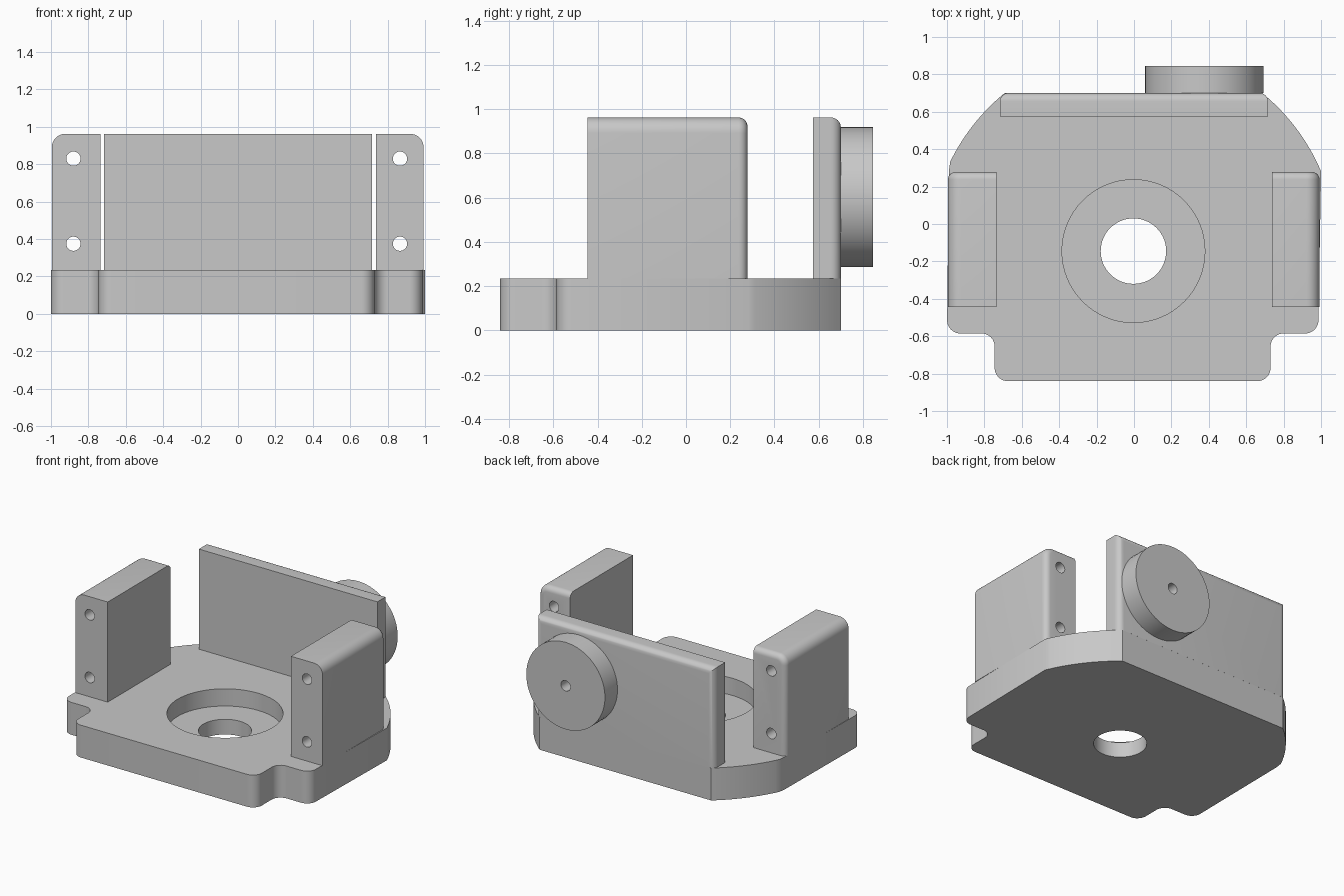
import bpy, bmesh, math
from mathutils import Vector, Matrix

if "Cube" in bpy.data.objects:
    bpy.data.objects.remove(bpy.data.objects["Cube"], do_unlink=True)

grey = bpy.data.materials.new("plain grey")
grey.use_nodes = True
COLOUR = (0.58, 0.58, 0.58, 1)
grey.diffuse_color = COLOUR
grey.node_tree.nodes["Principled BSDF"].inputs["Base Color"].default_value = COLOUR

BASE_TOP, TOP = 0.235, 0.962
HUB = Vector((-0.003, -0.145))   # centre of the bore and of the curved corners
CORNER_R = 1.09


def make(name, bm):
    bmesh.ops.recalc_face_normals(bm, faces=bm.faces)
    mesh = bpy.data.meshes.new(name)
    bm.to_mesh(mesh)
    bm.free()
    mesh.materials.append(grey)
    ob = bpy.data.objects.new(name, mesh)
    bpy.context.collection.objects.link(ob)
    return ob


def prism(name, points, bottom, top):
    """Closed solid standing on an outline."""
    bm = bmesh.new()
    low = [bm.verts.new((p.x, p.y, bottom)) for p in points]
    high = [bm.verts.new((p.x, p.y, top)) for p in points]
    bm.faces.new(low[::-1])
    bm.faces.new(high)
    for i in range(len(points)):
        bm.faces.new((low[i - 1], low[i], high[i], high[i - 1]))
    return make(name, bm)


def cylinder(name, centre, radius, depth, axis="Z"):
    bm = bmesh.new()
    turn = Matrix.Rotation(math.pi / 2, 4, "X") if axis == "Y" else Matrix()
    bmesh.ops.create_cone(bm, cap_ends=True, segments=64, radius1=radius, radius2=radius,
                          depth=depth, matrix=Matrix.Translation(centre) @ turn)
    return make(name, bm)


def activate(ob):
    bpy.ops.object.select_all(action="DESELECT")
    ob.select_set(True)
    bpy.context.view_layer.objects.active = ob


def cut(ob, cutters):
    activate(ob)
    for c in cutters:
        c.hide_render = True
        mod = ob.modifiers.new("cut", "BOOLEAN")
        mod.operation, mod.solver, mod.object = "DIFFERENCE", "EXACT", c
        bpy.ops.object.modifier_apply(modifier=mod.name)
        bpy.data.objects.remove(c, do_unlink=True)


def smooth(ob):
    activate(ob)
    bpy.ops.object.shade_smooth_by_angle(angle=math.radians(30))


def rounded_box(name, lo, hi, radius, pairs):
    """Box whose edges lying on two given planes are rounded."""
    bm = bmesh.new()
    bmesh.ops.create_cube(bm, size=1)
    lo, hi = Vector(lo), Vector(hi)
    for v in bm.verts:
        v.co = [hi[i] if v.co[i] > 0 else lo[i] for i in range(3)]
    edges = [e for e in bm.edges if any(
        all(abs(v.co[a] - p) < 1e-4 for v in e.verts for a, p in pair) for pair in pairs)]
    bmesh.ops.bevel(bm, geom=edges, offset=radius, segments=8, profile=0.5, affect="EDGES")
    return make(name, bm)


def fillet(before, corner, after, radius):
    """Points of an arc that rounds one outline corner."""
    p = Vector(corner)
    a, b = (Vector(before) - p).normalized(), (Vector(after) - p).normalized()
    half = a.angle(b) / 2
    mid = p + (a + b).normalized() * radius / math.sin(half)
    reach = radius / math.tan(half)
    start, end = p + a * reach - mid, p + b * reach - mid
    return [mid + start.lerp(end, i / 8).normalized() * radius for i in range(9)]


def sweep(start, end):
    """Points of an arc around the hub, in degrees."""
    angles = [math.radians(start + (end - start) * i / 16) for i in range(17)]
    return [HUB + CORNER_R * Vector((math.cos(t), math.sin(t))) for t in angles]


# Base plate: notched front corners, circular back corners
steps = [(-0.99, 0.28), (-1.0, -0.585), (-0.745, -0.585), (-0.745, -0.84),
         (0.73, -0.84), (0.73, -0.585), (0.985, -0.585), (1.0, 0.28)]
outline = []
for i in range(1, len(steps) - 1):
    outline += fillet(steps[i - 1], steps[i], steps[i + 1], 0.07)
outline += sweep(23, 50.8) + sweep(129.2, 154) + [Vector(steps[0])]
base = prism("base_plate", outline, 0, BASE_TOP)

# Stepped bore through the base
cut(base, [cylinder("recess_cutter", (HUB.x, HUB.y, 0.26), 0.382, 0.3),
           cylinder("bore_cutter", (HUB.x, HUB.y, 0.1), 0.175, 0.5)])
smooth(base)

# Side posts with two through holes each
FRONT, BACK = -0.445, 0.278
for name, inner, outer, hole_x in (("right_post", -0.735, -0.995, -0.88),
                                   ("left_post", 0.737, 0.992, 0.866)):
    post = rounded_box(name, (min(inner, outer), FRONT, BASE_TOP), (max(inner, outer), BACK, TOP),
                       0.07, [((0, outer), (2, TOP))])
    # Round the back rim along the top and the outer side
    bm = bmesh.new()
    bm.from_mesh(post.data)
    rim = [e for e in bm.edges
           if all(abs(v.co.y - BACK) < 1e-4 for v in e.verts)
           and not all(abs(v.co.x - inner) < 1e-4 for v in e.verts)
           and not all(v.co.z < BASE_TOP + 0.01 for v in e.verts)]
    bmesh.ops.bevel(bm, geom=rim, offset=0.04, segments=6, profile=0.5, affect="EDGES")
    bm.to_mesh(post.data)
    bm.free()
    cut(post, [cylinder("hole_cutter", (hole_x, 0, h), 0.038, 2, "Y") for h in (0.375, 0.83)])
    smooth(post)

# Back wall, rounded along its rear top and ends
WALL_X, REAR = 0.717, 0.70
wall = rounded_box("back_wall", (-WALL_X, 0.575, BASE_TOP), (WALL_X, REAR, TOP), 0.045,
                   [((1, REAR), (2, TOP)), ((1, REAR), (0, WALL_X)), ((1, REAR), (0, -WALL_X))])
smooth(wall)

# Round boss on the back with a blind hole
boss = cylinder("rear_boss", (0.376, 0.772, 0.602), 0.316, 0.145, "Y")
cut(boss, [cylinder("boss_hole_cutter", (0.376, 0.82, 0.602), 0.038, 0.2, "Y")])
smooth(boss)
